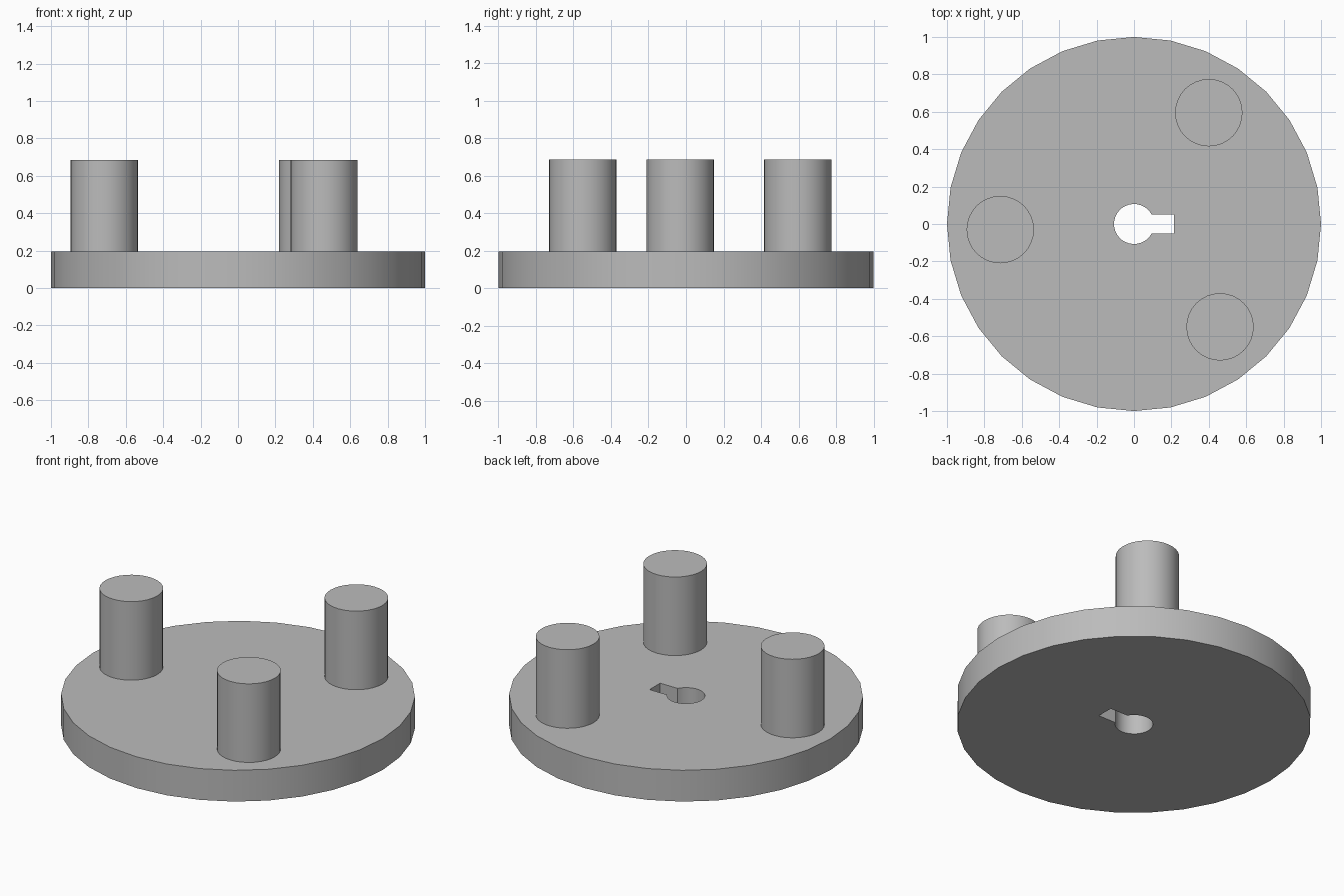
import bpy, bmesh, math

old = bpy.data.objects.get("Cube")
if old:
    bpy.data.objects.remove(old, do_unlink=True)

DISC_H, PIN_TOP, PIN_R = 0.195, 0.685, 0.18
BORE_R, KEY_HALF, KEY_END = 0.107, 0.052, 0.215

grey = bpy.data.materials.new("plain grey")
grey.use_nodes = True
colour = (0.5, 0.5, 0.5, 1)
grey.diffuse_color = colour
grey.node_tree.nodes["Principled BSDF"].inputs["Base Color"].default_value = colour


def circle(radius, sides, cx=0, cy=0):
    steps = [2 * math.pi * i / sides for i in range(sides)]
    return [(cx + radius * math.cos(a), cy + radius * math.sin(a)) for a in steps]


def prism(name, outline, z0, z1):
    """Extrude a flat outline straight up from z0 to z1."""
    bm = bmesh.new()
    face = bm.faces.new([bm.verts.new((x, y, z0)) for x, y in outline])
    grown = bmesh.ops.extrude_face_region(bm, geom=[face])["geom"]
    top = [v for v in grown if isinstance(v, bmesh.types.BMVert)]
    bmesh.ops.translate(bm, verts=top, vec=(0, 0, z1 - z0))
    bmesh.ops.recalc_face_normals(bm, faces=bm.faces)
    mesh = bpy.data.meshes.new(name)
    bm.to_mesh(mesh)
    bm.free()
    mesh.materials.append(grey)
    obj = bpy.data.objects.new(name, mesh)
    bpy.context.collection.objects.link(obj)
    return obj


def activate(obj):
    bpy.ops.object.select_all(action="DESELECT")
    obj.select_set(True)
    bpy.context.view_layer.objects.active = obj


def smooth(obj):
    activate(obj)
    bpy.ops.object.shade_smooth_by_angle(angle=math.radians(30))


# Bore with a keyway slot on its +x side, as one outline
start = math.asin(KEY_HALF / BORE_R)
sweep, steps = 2 * (math.pi - start), 28
bore = [(BORE_R * math.cos(start + sweep * i / steps),
         BORE_R * math.sin(start + sweep * i / steps)) for i in range(steps + 1)]
bore += [(KEY_END, -KEY_HALF), (KEY_END, KEY_HALF)]
cutter = prism("bore_cutter", bore, -0.1, DISC_H + 0.1)
cutter.hide_render = True

# Base disc, cut right through by the bore
disc = prism("base_disc", circle(1, 32), 0, DISC_H)
cut = disc.modifiers.new("bore", "BOOLEAN")
cut.operation = "DIFFERENCE"
cut.solver = "EXACT"
cut.object = cutter
activate(disc)
bpy.ops.object.modifier_apply(modifier=cut.name)
bpy.data.objects.remove(cutter, do_unlink=True)
smooth(disc)

# Three upright pins standing on the disc
pins = {"back_pin": (0.40, 0.595), "right_pin": (-0.715, -0.03), "front_pin": (0.46, -0.55)}
for name, (x, y) in pins.items():
    smooth(prism(name, circle(PIN_R, 32, x, y), DISC_H, PIN_TOP))
